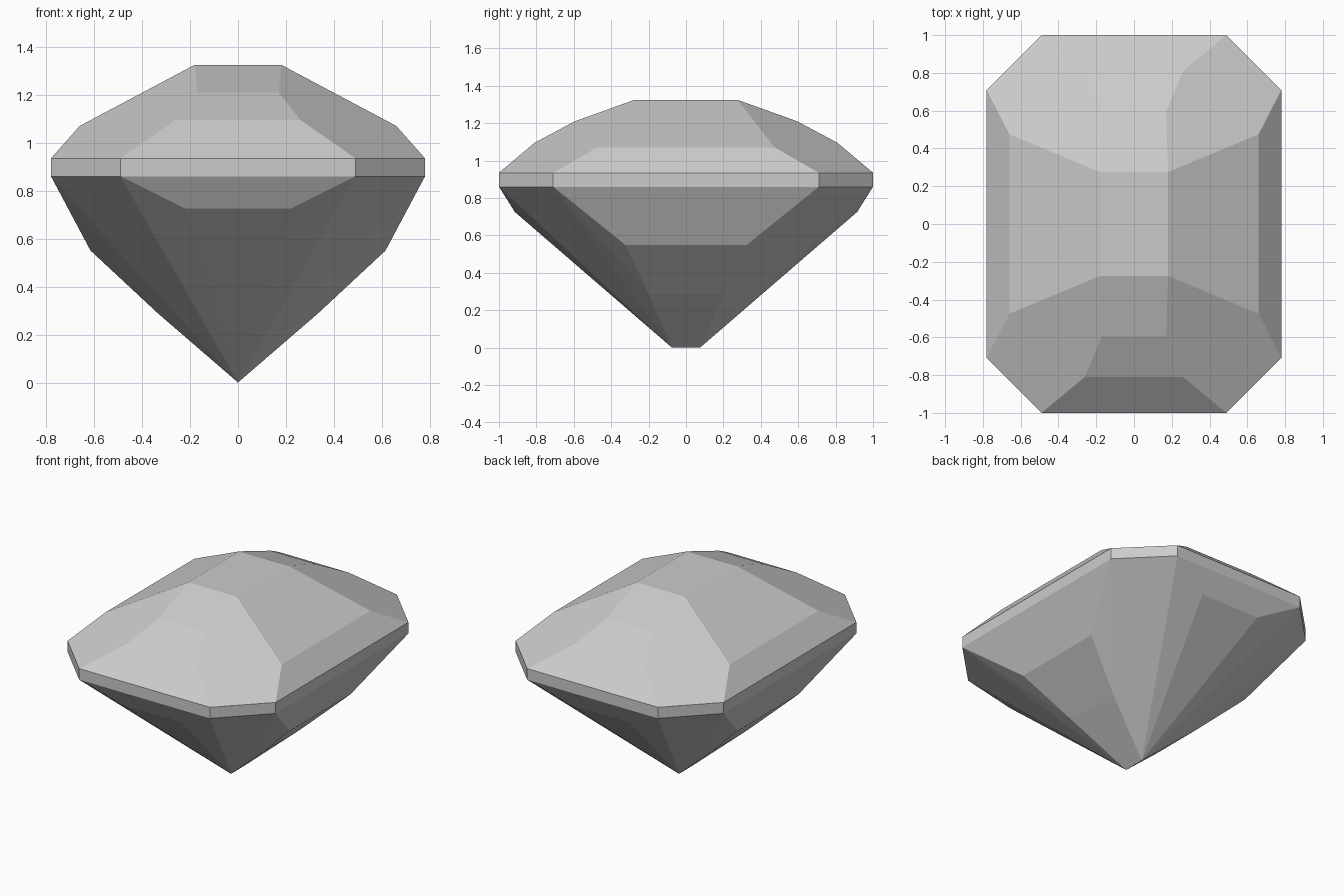
import bpy, bmesh, math

cube = bpy.data.objects.get("Cube")
if cube:
    bpy.data.objects.remove(cube, do_unlink=True)


def material(name, color):
    mat = bpy.data.materials.new(name)
    mat.use_nodes = True
    mat.diffuse_color = color
    mat.node_tree.nodes["Principled BSDF"].inputs["Base Color"].default_value = color
    return mat


# One quadrant of the faceted stone, mirrored across x and y
girdle = [(x, y, z) for z in (0.86, 0.935) for x, y in ((0.49, 1.0), (0.78, 0.71))]
crown = [
    (0.18, 0.275, 1.325),   # table
    (0.17, 0.595, 1.21),    # upper end step
    (0.26, 0.81, 1.095),    # lower end step
    (0.66, 0.475, 1.07),    # side step
]
pavilion = [
    (0.22, 0.915, 0.725),   # end step
    (0.615, 0.325, 0.55),   # side step
    (0.333, 0.2, 0.2875),   # lower side step
    (0.0, 0.075, 0.0),      # keel
]

points = {(sx * x, sy * y, z)
          for x, y, z in girdle + crown + pavilion
          for sx in (1, -1) for sy in (1, -1)}

# Wrap the corners in flat facets
bm = bmesh.new()
for p in sorted(points):
    bm.verts.new(p)
bmesh.ops.convex_hull(bm, input=bm.verts[:])
bmesh.ops.dissolve_limit(bm, angle_limit=math.radians(1.0),
                         verts=bm.verts[:], edges=bm.edges[:])
bmesh.ops.recalc_face_normals(bm, faces=bm.faces[:])

mesh = bpy.data.meshes.new("gemstone")
bm.to_mesh(mesh)
bm.free()
mesh.materials.append(material("pale grey", (0.6, 0.6, 0.6, 1.0)))
gem = bpy.data.objects.new("gemstone", mesh)
bpy.context.collection.objects.link(gem)
